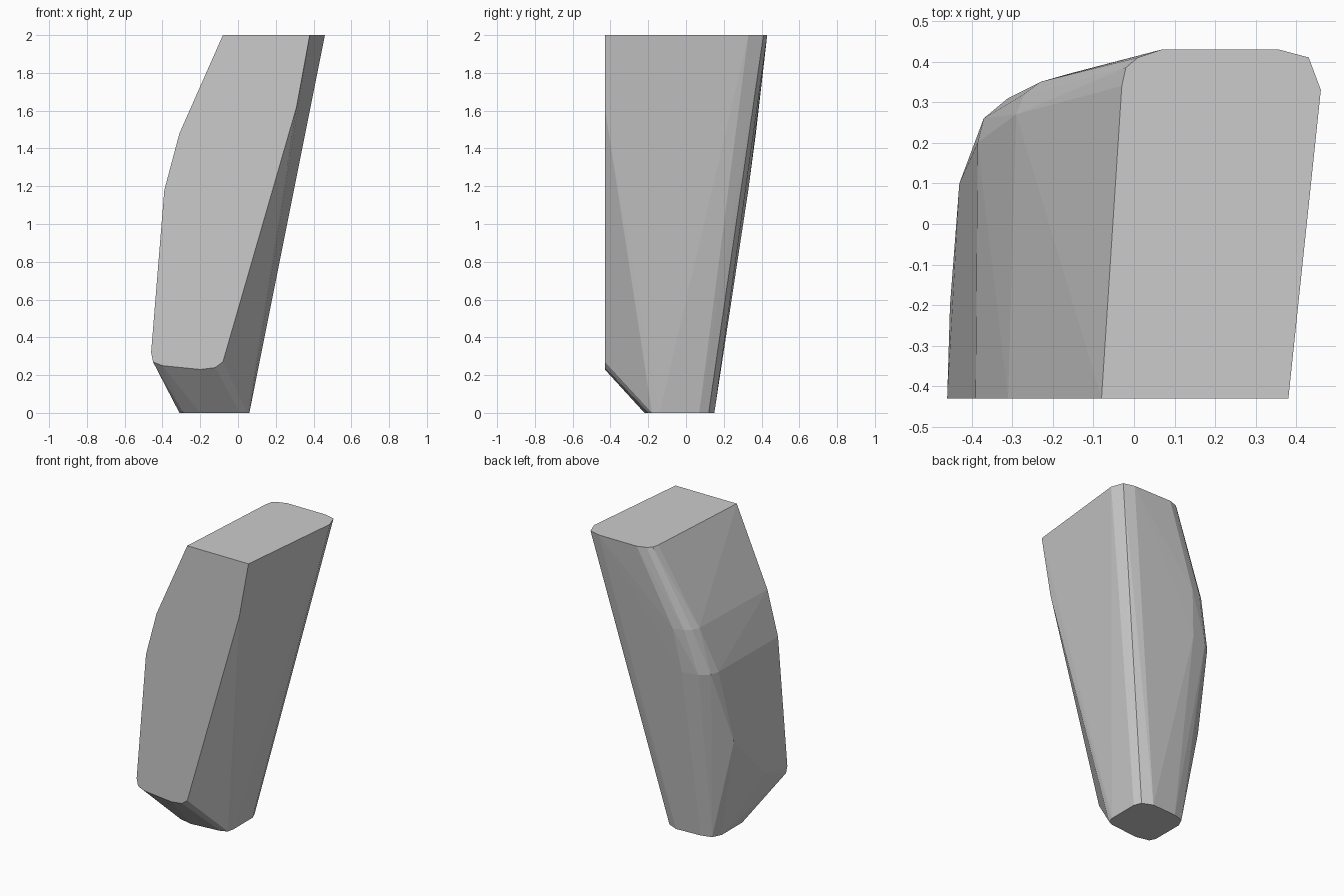
import bpy, bmesh

if "Cube" in bpy.data.objects:
    bpy.data.objects.remove(bpy.data.objects["Cube"])

# Front facet outline (x, z) on the flat y = -0.43 plane
front = [(-0.08, 2), (0.38, 2), (0.31, 1.62), (-0.08, 0.27), (-0.12, 0.24),
         (-0.20, 0.23), (-0.40, 0.25), (-0.45, 0.27), (-0.46, 0.32),
         (-0.39, 1.18), (-0.31, 1.48)]

# Horizontal outlines (x, y) at each height: foot, rear-left bends, top
levels = {
    0.0: [(-0.31, -0.16), (-0.29, -0.20), (-0.20, -0.22), (0.01, -0.20),
          (0.05, -0.18), (0.06, -0.14), (0.06, 0.07), (0.04, 0.12),
          (-0.03, 0.15), (-0.21, 0.14), (-0.28, 0.12), (-0.31, 0.06)],
    0.36: [(-0.453, -0.20)],
    0.68: [(-0.43, 0.10)],
    1.18: [(-0.385, 0.20), (-0.37, 0.26), (-0.31, 0.31), (-0.20, 0.33)],
    1.48: [(-0.29, 0.27), (-0.27, 0.32), (-0.23, 0.35), (-0.16, 0.37)],
    2.0: [(0.46, 0.33), (0.43, 0.41), (0.355, 0.43), (0.07, 0.43),
          (0.01, 0.41), (-0.02, 0.385), (-0.03, 0.34)],
}

# Faceted block: tight convex skin over the outlines
bm = bmesh.new()
for x, z in front:
    bm.verts.new((x, -0.43, z))
for z, outline in levels.items():
    for x, y in outline:
        bm.verts.new((x, y, z))
hull = bmesh.ops.convex_hull(bm, input=bm.verts[:])
loose = {g for g in hull["geom_interior"] + hull["geom_unused"]
         if isinstance(g, bmesh.types.BMVert)}
bmesh.ops.delete(bm, geom=list(loose), context='VERTS')
bmesh.ops.dissolve_limit(bm, angle_limit=0.01, verts=bm.verts[:], edges=bm.edges[:])
bmesh.ops.recalc_face_normals(bm, faces=bm.faces[:])

mesh = bpy.data.meshes.new("faceted_block")
bm.to_mesh(mesh)
bm.free()
block = bpy.data.objects.new("faceted_block", mesh)
bpy.context.collection.objects.link(block)
